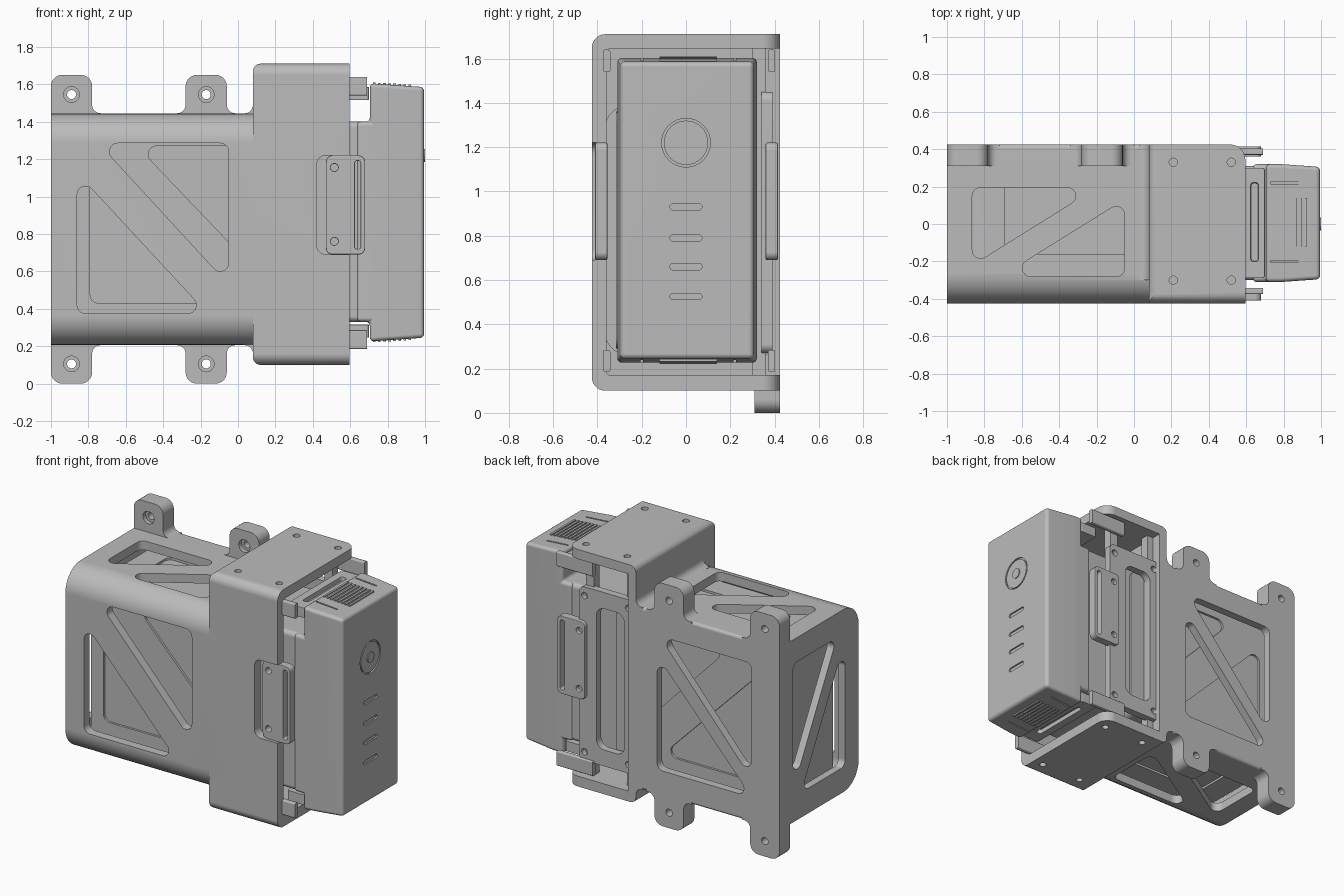
import bpy, bmesh, math
from mathutils import Vector

if "Cube" in bpy.data.objects:
    bpy.data.objects.remove(bpy.data.objects["Cube"])

grey = bpy.data.materials.new("plain grey")
grey.use_nodes = True
grey.diffuse_color = (0.5, 0.5, 0.5, 1)
grey.node_tree.nodes["Principled BSDF"].inputs["Base Color"].default_value = (0.5, 0.5, 0.5, 1)


def rounded(points, radii, steps=7):
    """Round each corner of a 2D polygon with a tangent arc."""
    out, n = [], len(points)
    for i in range(n):
        p = Vector(points[i])
        r = radii[i] if isinstance(radii, (list, tuple)) else radii
        if r == 0:
            out.append(p)
            continue
        a = (Vector(points[i - 1]) - p).normalized()
        b = (Vector(points[(i + 1) % n]) - p).normalized()
        half = a.angle(b) / 2
        centre = p + (a + b).normalized() * (r / math.sin(half))
        start = p + a * (r / math.tan(half)) - centre
        end = p + b * (r / math.tan(half)) - centre
        sweep = start.angle_signed(end)
        for k in range(steps + 1):
            t = -sweep * k / steps
            c, s = math.cos(t), math.sin(t)
            out.append(centre + Vector((start.x * c - start.y * s, start.x * s + start.y * c)))
    return out


def prism(name, axis, points, lo, hi, radii=0):
    """Extrude a rounded outline along an axis; the outline uses the other two axes in order."""
    place = {"x": lambda p, d: (d, p[0], p[1]),
             "y": lambda p, d: (p[0], d, p[1]),
             "z": lambda p, d: (p[0], p[1], d)}[axis]
    outline = rounded(points, radii)
    bm = bmesh.new()
    rings = [[bm.verts.new(place(p, d)) for p in outline] for d in (lo, hi)]
    n = len(outline)
    bm.faces.new(rings[0])
    bm.faces.new(rings[1])
    for i in range(n):
        j = (i + 1) % n
        bm.faces.new((rings[0][i], rings[0][j], rings[1][j], rings[1][i]))
    bmesh.ops.recalc_face_normals(bm, faces=bm.faces)
    mesh = bpy.data.meshes.new(name)
    bm.to_mesh(mesh)
    bm.free()
    obj = bpy.data.objects.new(name, mesh)
    obj.data.materials.append(grey)
    bpy.context.collection.objects.link(obj)
    return obj


def rect(a0, a1, b0, b1):
    return [(a0, b0), (a1, b0), (a1, b1), (a0, b1)]


def slab(name, axis, a0, a1, b0, b1, lo, hi, r=0):
    return prism(name, axis, rect(a0, a1, b0, b1), lo, hi, r)


def disc(name, axis, a, b, radius, lo, hi):
    ring = [(a + radius * math.cos(k * math.tau / 32), b + radius * math.sin(k * math.tau / 32)) for k in range(32)]
    return prism(name, axis, ring, lo, hi)


def apply(obj, mod):
    bpy.context.view_layer.objects.active = obj
    bpy.ops.object.modifier_apply(modifier=mod.name)


def combine(obj, other, how="DIFFERENCE"):
    mod = obj.modifiers.new("combine", "BOOLEAN")
    mod.operation, mod.solver, mod.object = how, "EXACT", other
    apply(obj, mod)
    bpy.data.objects.remove(other)


def soften(obj, width, segments=2):
    mod = obj.modifiers.new("soft edges", "BEVEL")
    mod.width, mod.segments = width, segments
    mod.limit_method, mod.angle_limit = "ANGLE", math.radians(40)
    apply(obj, mod)


# Housing: sleeve with rounded front edges, joined to the wider head
housing = prism("housing", "x", rect(-.425, .425, .205, 1.445), -1, .12, [.16, .02, .02, .16])
head = prism("head", "x", rect(-.425, .425, .1, 1.71), .08, .595, [.06, 0, 0, .06])
combine(head, slab("head_side_outline", "y", .08, .7, .1, 1.71, -1, 1, .04), "INTERSECT")
combine(head, prism("head_top_outline", "z", rect(0, .595, -.6, .425), -1, 3, [0, 0, .08, 0]), "INTERSECT")
combine(housing, head, "UNION")

# Fillets where the sleeve meets the head
for low in (False, True):
    pts = [(.03, 1.40), (.03, 1.445), (.08, 1.445), (.08, 1.5), (.12, 1.5), (.12, 1.40)]
    pts = [(a, 1.65 - b) for a, b in pts] if low else pts
    combine(housing, prism("root_fillet", "y", pts, -.3, .425, [0, 0, .045, 0, 0, 0]), "UNION")

# Mounting tabs with flared roots
for x in (-.89, -.17):
    for low in (False, True):
        l, r = x - .11, x + .11
        pts = [(l, 1.40), (l, 1.65), (r, 1.65), (r, 1.445), (r + .06, 1.445), (r + .06, 1.40)]
        radii = [0, .06, .06, .045, 0, 0]
        if x > -.5:
            pts = [(l - .06, 1.40), (l - .06, 1.445), (l, 1.445)] + pts[1:]
            radii = [0, 0, .045] + radii[1:]
        if low:
            pts = [(a, 1.65 - b) for a, b in pts]
        combine(housing, prism("tab", "y", pts, .31, .425, radii), "UNION")
        z = .105 if low else 1.545
        combine(housing, disc("tab_hole", "y", x, z, .024, 0, 1))
        combine(housing, disc("tab_counterbore", "y", x, z, .042, .2, .34))

# Hollow interior; the head is open to the side and rear
combine(housing, prism("sleeve_cavity", "x", rect(-.365, .37, .265, 1.385), -.95, .3, [.1, .01, .01, .1]))
combine(housing, slab("head_cavity", "x", -.36, .6, .17, 1.645, .14, .8, .02))

# Triangular windows on every side, leaving a diagonal strut
windows = [
    ("y", [(-.86, 1.125), (-.86, .375), (-.165, .375)], -.6, -.2),
    ("y", [(-.05, .53), (-.05, 1.285), (-.745, 1.285)], -.6, -.2),
    ("y", [(-.08, 1.15), (-.08, .375), (-.79, .375)], .2, .6),
    ("y", [(-.79, .50), (-.79, 1.285), (-.1, 1.285)], .2, .6),
    ("x", [(.28, .42), (.28, 1.28), (-.19, 1.28)], -1.2, -.8),
    ("x", [(-.28, 1.23), (-.28, .375), (.19, .375)], -1.2, -.8)]
for lo, hi in ((0, .4), (1.25, 1.6)):
    windows.append(("z", [(-.865, -.22), (-.865, .195), (-.2, .195)], lo, hi))
    windows.append(("z", [(-.05, .13), (-.05, -.28), (-.71, -.28)], lo, hi))
for axis, pts, lo, hi in windows:
    combine(housing, prism("window", axis, pts, lo, hi, .045))

# Notch for the front latch and blind screw holes in the head
combine(housing, slab("latch_notch", "y", .42, .8, .69, 1.22, -.6, -.3, .05))
for x in (.21, .52):
    for y in (-.3, .33):
        for lo, hi in ((0, .13), (1.68, 1.8)):
            combine(housing, disc("head_screw_hole", "z", x, y, .022, lo, hi))
soften(housing, .01)

# Rear frame with a tall opening, corner screw holes and full-height posts
frame = slab("rear_frame", "y", .1, .53, .27, 1.45, .34, .39, .04)
combine(frame, slab("opening", "y", .19, .40, .38, 1.34, 0, 1, .06))
for x in (.16, .49):
    for z in (.33, 1.39):
        combine(frame, disc("frame_hole", "y", x, z, .022, 0, 1))
soften(frame, .008)
for x in (.13, .44):
    slab("frame_post", "z", x, x + .06, .30, .36, .16, 1.65)

# Slotted latch plates, front and rear
for name, y0, y1 in (("front_latch", -.41, -.355), ("rear_latch", .36, .415)):
    latch = slab(name, "y", .47, .68, .69, 1.22, y0, y1, .035)
    combine(latch, slab("slot", "y", .625, .655, .72, 1.19, -1, 1, .012))
    for z in (.76, 1.155):
        combine(latch, disc("latch_hole", "y", .515, z, .02, -1, 1))
    soften(latch, .006)

# Corner clips
for y in (-.375, .37):
    for z in (.185, 1.54):
        slab("corner_clip", "x", y, y + .033, z, z + .10, .42, .69, .008)

# Battery: inner cell with shallow triangular pockets
cell = slab("battery_cell", "y", -.885, .3, .29, 1.36, -.315, .325, .05)
for lo, hi in ((-.4, -.30), (.31, .4)):
    combine(cell, prism("low_pocket", "y", [(-.79, 1.18), (-.79, .43), (-.05, .43)], lo, hi, .045))
    combine(cell, prism("high_pocket", "y", [(.1, .6), (.1, 1.27), (-.54, 1.27)], lo, hi, .045))
for lo, hi in ((.2, .305), (1.345, 1.5)):
    combine(cell, slab("end_pocket", "z", -.69, .1, -.16, .24, lo, hi, .04))
slab("battery_neck", "x", -.30, .31, .33, 1.40, .2, .66, .03)

# Battery: outer block and its controls
block = prism("battery_block", "y", [(.635, .33), (.705, .33), (.705, .225), (.995, .245), (.995, 1.585),
                                     (.705, 1.605), (.705, 1.40), (.635, 1.40)], -.31, .32)
taper = prism("taper", "z", [(.5, -.33), (1, -.295), (1, .305), (.5, .34)], -1, 3)
combine(block, taper, "INTERSECT")
soften(block, .022, 4)
for z in (.93, .79, .66, .525):
    combine(block, slab("indicator_slot", "x", -.072, .072, z - .014, z + .014, .985, 1.1, .013))
combine(block, disc("button_recess", "x", 0, 1.22, .11, .985, 1.1))
for y in (-.2, .22):
    for z0, z1 in ((.1, .245), (1.585, 1.8)):
        combine(block, slab("side_groove", "z", .73, .89, y - .005, y + .005, z0, z1))
disc("power_button", "x", 0, 1.22, .10, .97, .994)
disc("button_centre", "x", 0, 1.22, .035, .98, 1.0)

# Grip ribs and slotted latch bars, top and bottom
for sign, z in ((1, 1.60), (-1, .23)):
    for k in range(8):
        x = .722 + k * .027
        slab("grip_rib", "z", x, x + .014, -.12, .14, z - sign * .03, z + sign * (.009 - k * .0015))
    bar = slab("latch_bar", "z", .57, .70, -.29, .30, z - sign * .085, z - sign * .015, .015)
    combine(bar, slab("bar_slot", "z", .625, .665, -.2, .22, z - sign * .045, z + sign * .1, .015))
    soften(bar, .006)

# Smooth rounded surfaces while keeping crisp edges and even flat faces
for obj in bpy.context.scene.objects:
    if obj.type == "MESH":
        bpy.ops.object.select_all(action="DESELECT")
        obj.select_set(True)
        bpy.context.view_layer.objects.active = obj
        bpy.ops.object.shade_smooth_by_angle(angle=math.radians(35))
        obj.modifiers.new("even normals", "WEIGHTED_NORMAL").keep_sharp = True
